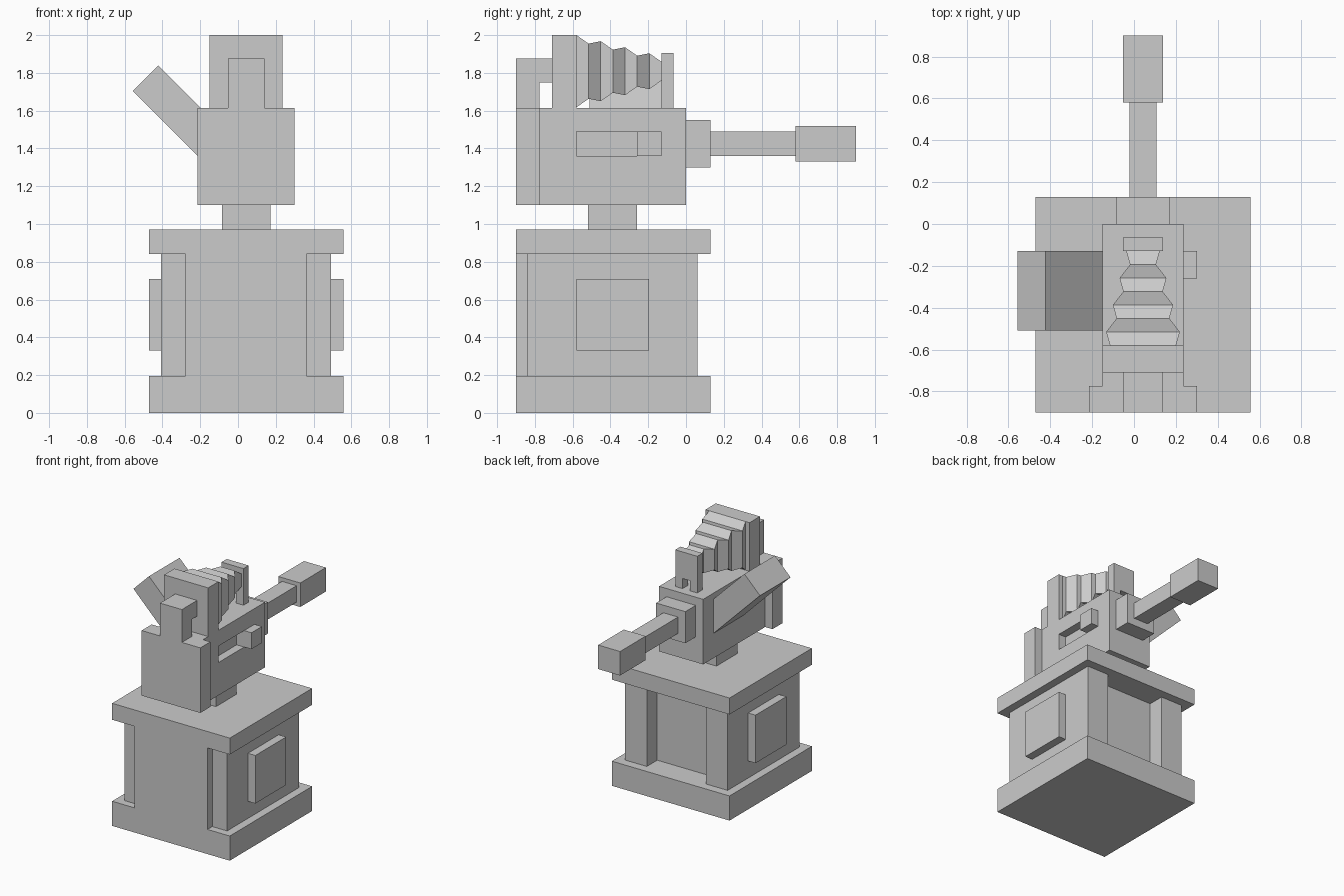
import bpy
import bmesh
import math
from mathutils import Matrix, Vector

if "Cube" in bpy.data.objects:
    bpy.data.objects.remove(bpy.data.objects["Cube"])

grey = bpy.data.materials.new("light_grey")
grey.use_nodes = True
grey.diffuse_color = (0.6, 0.6, 0.6, 1)
grey.node_tree.nodes["Principled BSDF"].inputs["Base Color"].default_value = (0.6, 0.6, 0.6, 1)

CX = 0.043  # middle plane of the machine


def finish(name, bm):
    bmesh.ops.recalc_face_normals(bm, faces=bm.faces)
    mesh = bpy.data.meshes.new(name)
    bm.to_mesh(mesh)
    bm.free()
    mesh.materials.append(grey)
    obj = bpy.data.objects.new(name, mesh)
    bpy.context.collection.objects.link(obj)
    return obj


def box(name, x, y, z, matrix=None):
    """Box from (low, high) bounds on each axis, optionally transformed."""
    bm = bmesh.new()
    bmesh.ops.create_cube(bm, size=1)
    for v in bm.verts:
        v.co = Vector([(a + b) / 2 + (b - a) * c for (a, b), c in zip((x, y, z), v.co)])
    if matrix:
        bmesh.ops.transform(bm, matrix=matrix, verts=bm.verts)
    return finish(name, bm)


def mid(half):
    """Bounds symmetric about the middle plane."""
    return (CX - half, CX + half)


def prism(name, outline, y):
    """Extrude an (x, z) outline along y."""
    bm = bmesh.new()
    face = bm.faces.new([bm.verts.new((px, y[0], pz)) for px, pz in outline])
    ext = bmesh.ops.extrude_face_region(bm, geom=[face])
    moved = [g for g in ext["geom"] if isinstance(g, bmesh.types.BMVert)]
    bmesh.ops.translate(bm, vec=(0, y[1] - y[0], 0), verts=moved)
    return finish(name, bm)


# Pedestal
full_y = (-0.9, 0.13)
box("pedestal_base", mid(0.515), full_y, (0, 0.195))
box("pedestal_top", mid(0.515), full_y, (0.84, 0.97))
box("pedestal_core", mid(0.45), (-0.84, -0.07), (0.195, 0.84))
box("pedestal_front_panel", mid(0.32), (-0.9, -0.84), (0.195, 0.84))
for side, label in ((1, "left"), (-1, "right")):
    def span(a, b):
        return tuple(sorted((CX + side * a, CX + side * b)))
    box(label + "_back_post", span(0.258, 0.45), (-0.07, 0.06), (0.195, 0.84))
    box(label + "_side_panel", span(0.45, 0.515), (-0.58, -0.195), (0.33, 0.71))

# Neck and body
box("neck", mid(0.128), (-0.52, -0.26), (0.97, 1.1))
box("body_front_plate", mid(0.257), (-0.9, -0.775), (1.1, 1.615))
body = box("body", mid(0.193), (-0.775, 0), (1.1, 1.615))

# Slot cut into the left side of the body, with its lever
cutter = box("slot_cutter", (0.17, 0.4), (-0.58, -0.13), (1.36, 1.49))
cutter.hide_render = True
cut = body.modifiers.new("slot", "BOOLEAN")
cut.operation = "DIFFERENCE"
cut.solver = "EXACT"
cut.object = cutter
bpy.context.view_layer.objects.active = body
bpy.ops.object.modifier_apply(modifier=cut.name)
bpy.data.objects.remove(cutter)
box("lever", (0.17, 0.3), (-0.26, -0.13), (1.36, 1.49))

# Barrel
box("barrel_collar", mid(0.128), (0, 0.13), (1.3, 1.55))
box("barrel", mid(0.064), (0.13, 0.58), (1.36, 1.49))
box("muzzle", mid(0.096), (0.58, 0.9), (1.33, 1.52))

# Rear sight bracket, bellows mount and arched front sight
box("rear_sight_post", mid(0.096), (-0.9, -0.775), (1.615, 1.875))
box("rear_sight_arm", mid(0.096), (-0.775, -0.71), (1.75, 1.875))
box("bellows_mount", mid(0.193), (-0.71, -0.58), (1.615, 2.0))
arch = [(0.096, 1.615), (0.096, 1.905), (-0.096, 1.905), (-0.096, 1.615),
        (-0.032, 1.615), (-0.032, 1.695), (0.032, 1.695), (0.032, 1.615)]
prism("front_sight", [(CX + px, pz) for px, pz in arch], (-0.13, -0.065))

# Tapered bellows: rings alternate between tall and wide
bm = bmesh.new()
rings = []
for i in range(8):
    pair, odd = divmod(i, 2)
    w = 0.158 - 0.032 * pair + (0.018 if odd else 0)
    h = 0.191 - 0.032 * pair - (0.045 if odd else 0)
    y = -0.58 + 0.45 * i / 7
    rings.append([bm.verts.new((CX + sx * w, y, 1.809 + sz * h))
                  for sx, sz in ((-1, -1), (1, -1), (1, 1), (-1, 1))])
for a, b in zip(rings, rings[1:]):
    for k in range(4):
        n = (k + 1) % 4
        bm.faces.new((a[k], a[n], b[n], b[k]))
bm.faces.new(rings[0])
bm.faces.new(rings[-1])
finish("bellows", bm)

# Slanted hopper entering the right side of the body
tilt = Matrix.Translation((-0.49, 0, 1.772)) @ Matrix.Rotation(math.radians(45), 4, "Y")
box("hopper", (0, 0.62), (-0.51, -0.128), (-0.096, 0.096), tilt)
